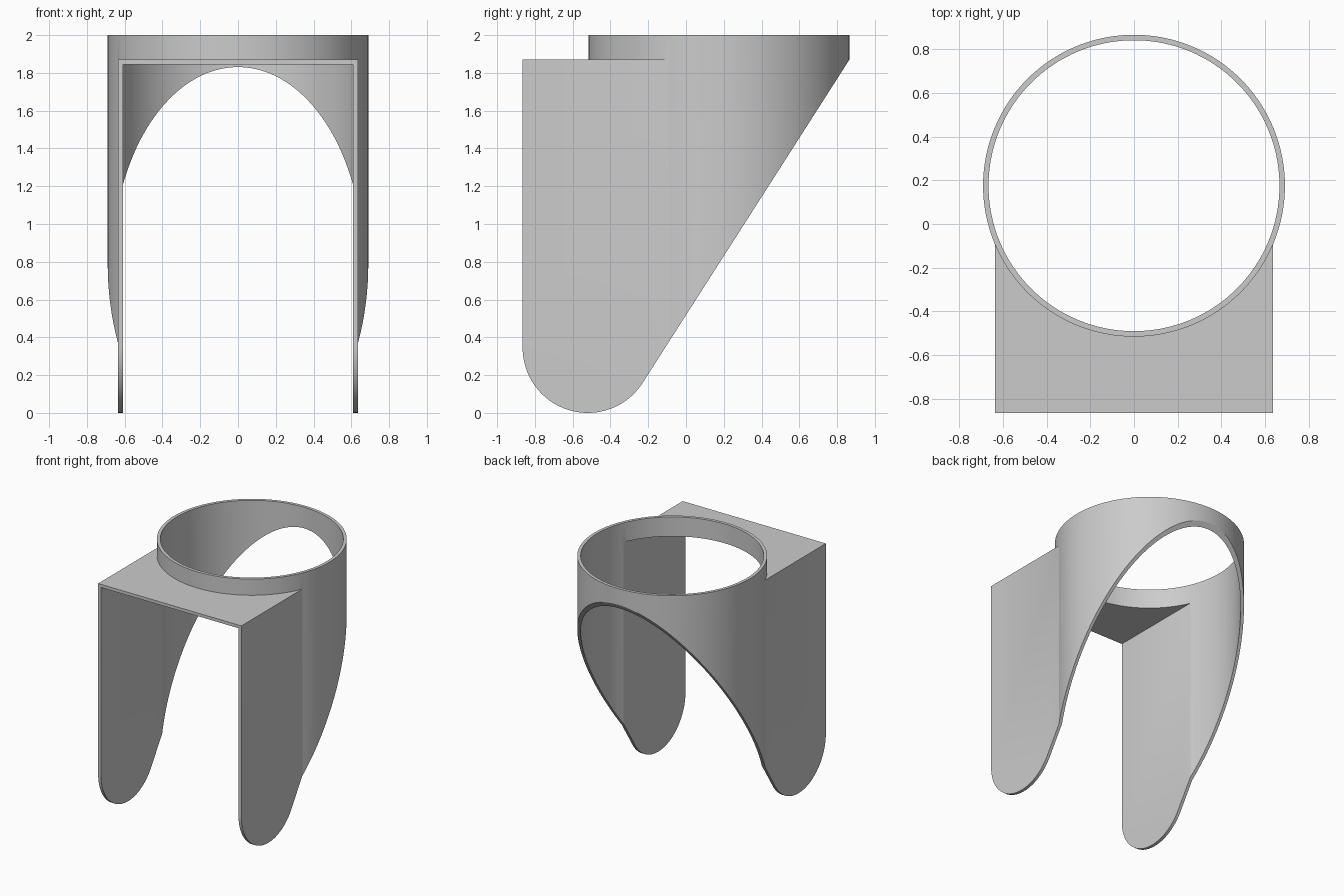
import bpy
import bmesh
import math

if "Cube" in bpy.data.objects:
    bpy.data.objects.remove(bpy.data.objects["Cube"], do_unlink=True)

RING_Y, RING_R, WALL = 0.175, 0.69, 0.025
HALF_W, FRONT, DECK = 0.635, -0.865, 1.87
FOOT_R = 0.345


def finish(name, bm):
    bmesh.ops.recalc_face_normals(bm, faces=bm.faces)
    mesh = bpy.data.meshes.new(name)
    bm.to_mesh(mesh)
    bm.free()
    obj = bpy.data.objects.new(name, mesh)
    bpy.context.collection.objects.link(obj)
    return obj


def prism(name, points, direction):
    """Extrude a closed outline along a direction."""
    bm = bmesh.new()
    face = bm.faces.new([bm.verts.new(p) for p in points])
    new = bmesh.ops.extrude_face_region(bm, geom=[face])["geom"]
    verts = [g for g in new if isinstance(g, bmesh.types.BMVert)]
    bmesh.ops.translate(bm, verts=verts, vec=direction)
    return finish(name, bm)


def box(name, half, y0, y1, z0, z1):
    outline = [(-half, y0, z0), (half, y0, z0), (half, y1, z0), (-half, y1, z0)]
    return prism(name, outline, (0, 0, z1 - z0))


def cylinder(name, radius, z0, z1, sides=128):
    angles = [math.tau * i / sides for i in range(sides)]
    outline = [(radius * math.cos(a), RING_Y + radius * math.sin(a), z0) for a in angles]
    return prism(name, outline, (0, 0, z1 - z0))


def combine(target, tool, operation):
    """Apply a boolean and discard the helper solid."""
    tool.hide_render = True
    mod = target.modifiers.new(operation, "BOOLEAN")
    mod.operation, mod.object, mod.solver = operation, tool, "EXACT"
    bpy.context.view_layer.update()
    graph = bpy.context.evaluated_depsgraph_get()
    mesh = bpy.data.meshes.new_from_object(target.evaluated_get(graph))
    target.modifiers.clear()
    target.data = mesh
    bpy.data.objects.remove(tool, do_unlink=True)


# Side outline: straight front, round foot, slanted back tangent to the foot
foot_y, foot_z = FRONT + FOOT_R, FOOT_R
dy, dz = RING_Y + RING_R - foot_y, DECK - foot_z
tangent = math.atan2(dz, dy) - math.acos(FOOT_R / math.hypot(dy, dz))
steps = 48
outline = []
for i in range(steps + 1):
    a = -math.pi + (tangent + math.pi) * i / steps
    outline.append((-1, foot_y + FOOT_R * math.cos(a), foot_z + FOOT_R * math.sin(a)))
slope = -1 / math.tan(tangent)
outline += [(-1, 1, DECK + slope * (1 - RING_Y - RING_R)), (-1, 1, 3), (-1, FRONT, 3)]

# Ring and box joined, trimmed to the side outline, then hollowed
body = cylinder("ring_bracket", RING_R, -0.1, 2)
combine(body, box("block", HALF_W, -1, 0.1, -0.2, DECK), "UNION")
combine(body, prism("side_trim", outline, (2, 0, 0)), "INTERSECT")
combine(body, box("cavity", HALF_W - WALL, -1.2, RING_Y, -1, DECK - WALL), "DIFFERENCE")
combine(body, cylinder("bore", RING_R - WALL, -1.1, 3), "DIFFERENCE")

# Single grey colour
grey = bpy.data.materials.new("grey")
grey.use_nodes = True
color = (0.6, 0.6, 0.6, 1)
grey.diffuse_color = color
grey.node_tree.nodes["Principled BSDF"].inputs["Base Color"].default_value = color
body.data.materials.clear()
body.data.materials.append(grey)

for obj in bpy.context.selected_objects:
    obj.select_set(False)
body.select_set(True)
bpy.context.view_layer.objects.active = body
bpy.ops.object.shade_smooth_by_angle(angle=math.radians(30))
